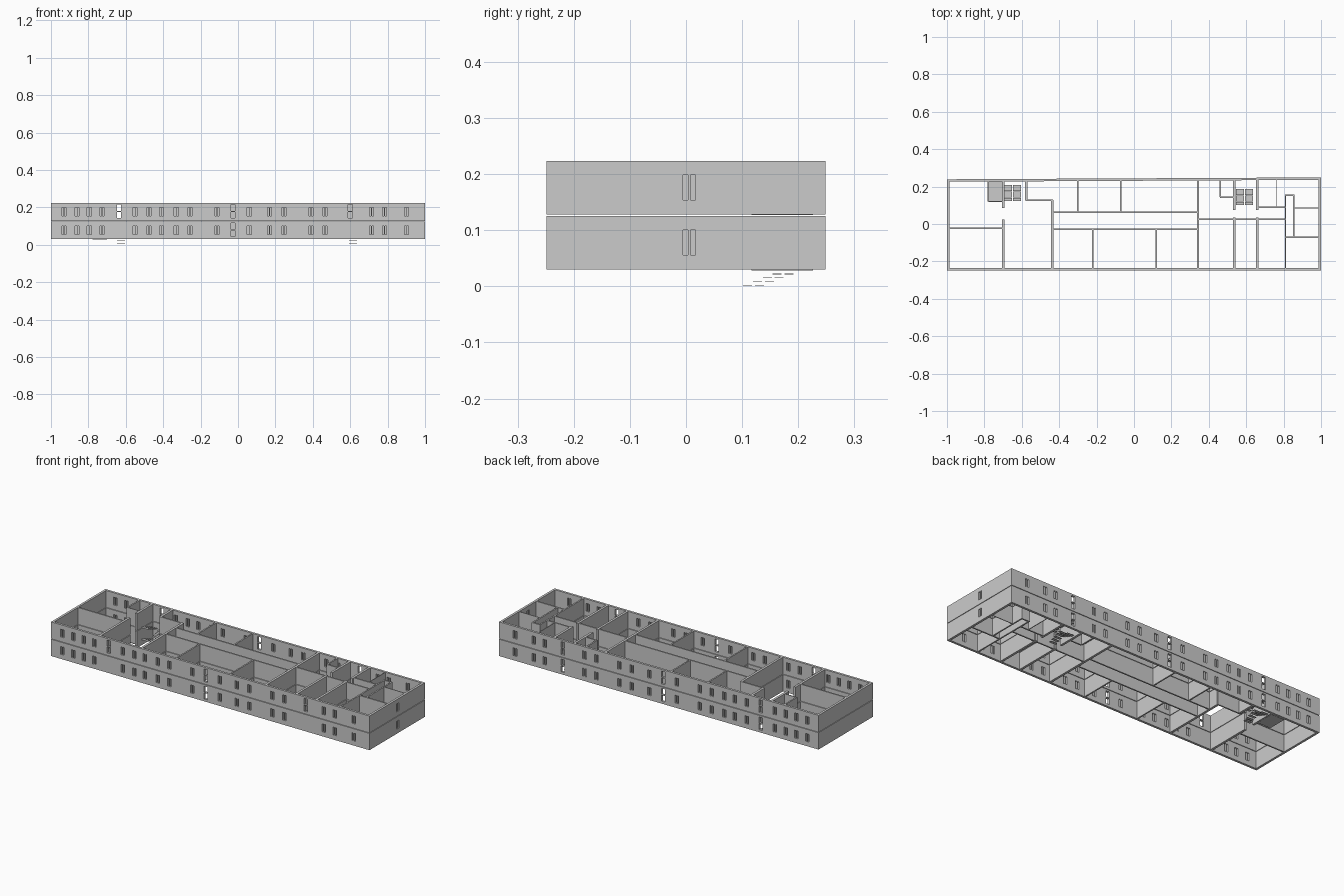
import bpy, bmesh

if "Cube" in bpy.data.objects:
    bpy.data.objects.remove(bpy.data.objects["Cube"])

STOREYS = (0.0295, 0.1280)   # floor levels
H = 0.0955                   # wall height
THICK, THIN = 0.013, 0.008


def add_box(bm, x0, x1, y0, y1, z0, z1):
    co = [(x, y, z) for z in (z0, z1) for x, y in ((x0, y0), (x1, y0), (x1, y1), (x0, y1))]
    v = [bm.verts.new(c) for c in co]
    for f in ((3, 2, 1, 0), (4, 5, 6, 7), (0, 1, 5, 4), (1, 2, 6, 5), (2, 3, 7, 6), (3, 0, 4, 7)):
        bm.faces.new([v[i] for i in f])


def make_object(name, bm):
    me = bpy.data.meshes.new(name)
    bm.to_mesh(me)
    bm.free()
    ob = bpy.data.objects.new(name, me)
    bpy.context.collection.objects.link(ob)
    return ob


def boxes(name, items):
    bm = bmesh.new()
    for b in items:
        add_box(bm, *b)
    return make_object(name, bm)


# Outer wall ring; the back wall runs slightly askew
def outer_shell(name, z):
    t = THICK
    outer = [(-1, -0.249), (1, -0.249), (1, 0.249), (-1, 0.239)]
    inner = [(-1 + t, -0.249 + t), (1 - t, -0.249 + t), (1 - t, 0.249 - t), (-1 + t, 0.239 - t)]
    bm = bmesh.new()
    o0, o1, i0, i1 = [[bm.verts.new((x, y, h)) for x, y in ring]
                      for ring, h in ((outer, z), (outer, z + H), (inner, z), (inner, z + H))]
    for a in range(4):
        b = (a + 1) % 4
        for q in ((o0[a], o0[b], o1[b], o1[a]), (i0[b], i0[a], i1[a], i1[b]),
                  (o1[a], o1[b], i1[b], i1[a]), (o0[b], o0[a], i0[a], i0[b])):
            bm.faces.new(q)
    return make_object(name, bm)


# Window openings
WINDOWS = [-0.93, -0.86, -0.795, -0.727, -0.55, -0.476, -0.41, -0.33, -0.257, -0.112,
           0.06, 0.168, 0.246, 0.39, 0.465, 0.714, 0.783, 0.90]
TALL = [-0.637, -0.027, 0.60]
FRONT, BACK = (-0.3, -0.2), (0.2, 0.3)


def openings(z, upper):
    cut = []
    for side in (FRONT, BACK):
        for x in WINDOWS:
            for dx in (-0.0065, 0.0065):
                cut.append((x + dx - 0.0045, x + dx + 0.0045, *side, z + 0.026, z + 0.0705))
        for x in TALL:
            if side == FRONT and not upper and x != TALL[1]:
                continue
            for a, b in ((0.014, 0.048), (0.052, 0.086)):
                cut.append((x - 0.011, x + 0.011, *side, z + a, z + b))
    for y in (-0.0005, 0.0125):   # right end window
        cut.append((0.9, 1.1, y - 0.0045, y + 0.0045, z + 0.026, z + 0.0705))
    return cut


# Interior partitions: position, from, to, thickness
ALONG_Y = [(-0.70, 0.085, 0.23, THICK), (-0.70, -0.24, 0.025, THICK), (-0.78, 0.12, 0.23, THIN),
           (-0.575, 0.127, 0.235, THICK), (-0.437, -0.24, 0.127, THICK), (-0.30, 0.063, 0.235, THIN),
           (-0.07, 0.063, 0.235, THIN), (0.342, -0.24, 0.24, THICK), (-0.22, -0.24, -0.028, THIN),
           (0.118, -0.24, -0.028, THIN), (0.535, 0.075, 0.24, THICK), (0.535, -0.24, 0.035, THICK),
           (0.66, 0.075, 0.24, THICK), (0.66, -0.24, 0.035, THICK), (0.46, 0.145, 0.24, THIN),
           (0.81, -0.24, 0.155, THIN), (0.855, -0.07, 0.155, THIN), (0.76, 0.09, 0.24, 0.004)]
ALONG_X = [(-0.023, -0.99, -0.70, THIN), (0.122, -0.78, -0.70, 0.004), (0.127, -0.58, -0.432, THIN),
           (0.063, -0.437, 0.342, THIN), (-0.028, -0.437, 0.342, THIN), (0.025, 0.342, 0.81, THIN),
           (0.143, 0.46, 0.535, THIN), (0.09, 0.66, 0.81, THIN), (0.155, 0.806, 0.859, THIN),
           (0.086, 0.855, 0.99, 0.004), (-0.07, 0.81, 0.99, THIN)]

for n, z in enumerate(STOREYS):
    label = ("lower", "upper")[n]
    shell = outer_shell(label + "_outer_walls", z)
    cutter = boxes("window_cutter", openings(z, n == 1))
    mod = shell.modifiers.new("windows", 'BOOLEAN')
    mod.object, mod.solver = cutter, 'EXACT'
    bpy.context.view_layer.objects.active = shell
    bpy.ops.object.modifier_apply(modifier=mod.name)
    bpy.data.objects.remove(cutter)

    walls = [(x - t / 2, x + t / 2, a, b, z, z + H) for x, a, b, t in ALONG_Y]
    walls += [(a, b, y - t / 2, y + t / 2, z, z + H) for y, a, b, t in ALONG_X]
    boxes(label + "_partitions", walls)
    # Washroom floor plate
    boxes(label + "_washroom_floor", [(-0.777, -0.70, 0.117, 0.226, z - 0.001, z)])


# Dog-leg stairs: thin treads in flights turning back at each landing
def staircase(name, x_up, x_back, y0):
    treads, z = [], 0.001
    for flight in range(4):
        x = x_back if flight % 2 else x_up
        for i in range(5):
            k = 4 - i if flight % 2 else i
            y = y0 + k * 0.0175
            treads.append((x - 0.021, x + 0.021, y, y + 0.016, z, z + 0.001))
            z += 0.0068
    boxes(name, treads)


staircase("left_stairs", -0.625, -0.673, 0.123)
staircase("right_stairs", 0.615, 0.567, 0.102)
